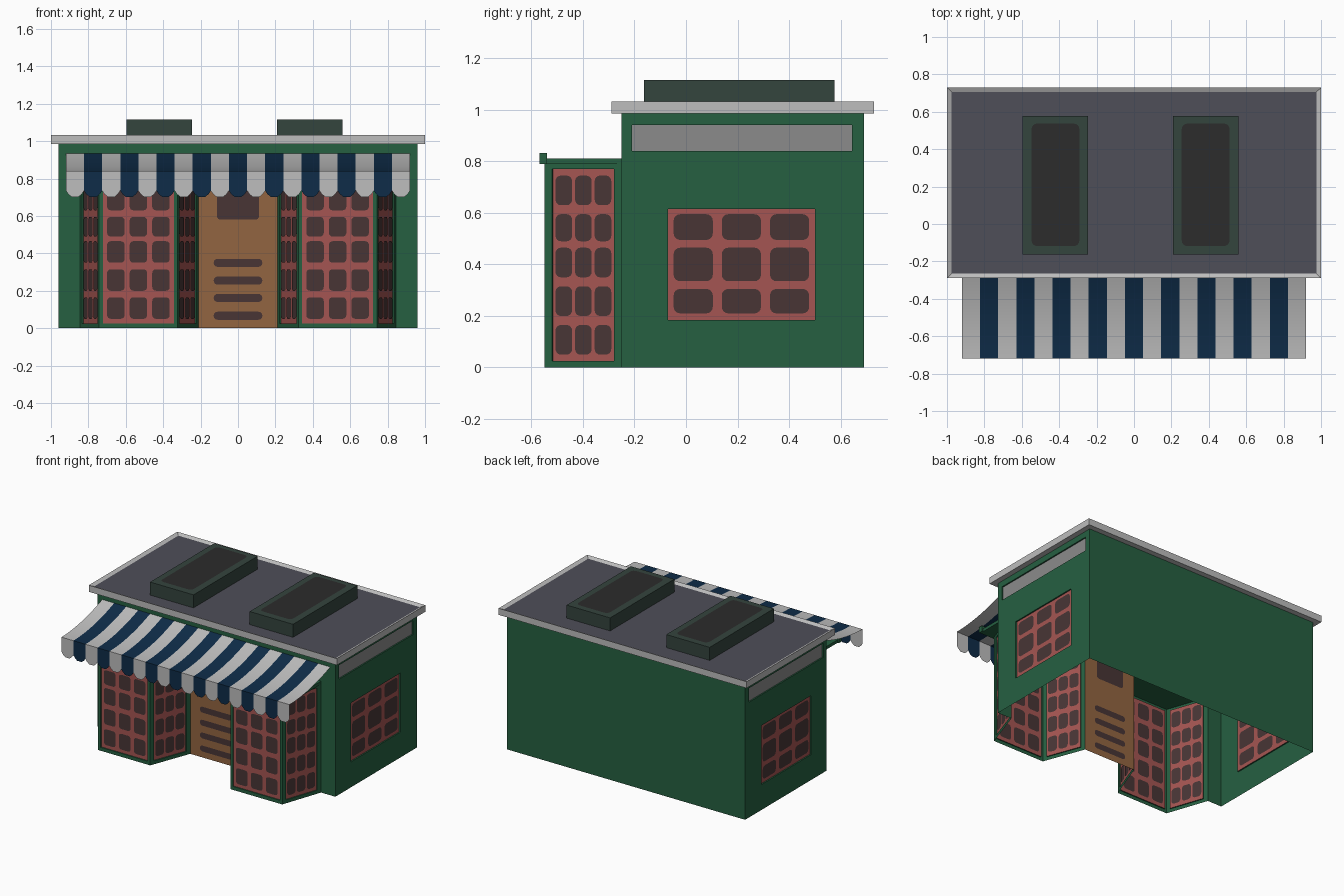
import bpy, bmesh, math
from mathutils import Vector

if "Cube" in bpy.data.objects:
    bpy.data.objects.remove(bpy.data.objects["Cube"])

def mat(name, r, g, b):
    m = bpy.data.materials.new(name)
    m.diffuse_color = (r, g, b, 1)
    m.use_nodes = True
    m.node_tree.nodes["Principled BSDF"].inputs["Base Color"].default_value = m.diffuse_color
    return m

MATS = [mat("green paint", .019, .117, .053), mat("red frame", .376, .091, .084),
        mat("dark pane", .065, .036, .036), mat("wood", .29, .13, .053),
        mat("off white", .51, .51, .51), mat("navy stripe", .0044, .025, .065),
        mat("roof slate", .077, .077, .098), mat("skylight frame", .034, .058, .048),
        mat("skylight glass", .025, .025, .025), mat("grey panel", .26, .26, .26)]
GREEN, RED, PANE, WOOD, WHITE, NAVY, SLATE, FRAME, GLASS, GREY = range(10)

def finish(name, bm, smooth=False):
    me = bpy.data.meshes.new(name)
    bm.to_mesh(me)
    bm.free()
    for m in MATS:
        me.materials.append(m)
    for p in me.polygons:
        p.use_smooth = smooth
    ob = bpy.data.objects.new(name, me)
    bpy.context.collection.objects.link(ob)
    return ob

def face(bm, pts, m):
    f = bm.faces.new([bm.verts.new(p) for p in pts])
    f.material_index = m
    return f

def rounded(u0, u1, v0, v1, r, n=4):
    pts = []
    for k, (cu, cv) in enumerate([(u1 - r, v1 - r), (u0 + r, v1 - r), (u0 + r, v0 + r), (u1 - r, v0 + r)]):
        for i in range(n + 1):
            a = math.pi / 2 * (k + i / n)
            pts.append((cu + r * math.cos(a), cv + r * math.sin(a)))
    return pts

def box(name, x0, x1, y0, y1, z0, z1, m):
    bm = bmesh.new()
    bmesh.ops.create_cube(bm, size=1)
    for v in bm.verts:
        v.co = ((x0 + x1) / 2 + v.co.x * (x1 - x0), (y0 + y1) / 2 + v.co.y * (y1 - y0),
                (z0 + z1) / 2 + v.co.z * (z1 - z0))
    for f in bm.faces:
        f.material_index = m
    return finish(name, bm)

def wall(name, p0, p1, z0, z1, openings=()):
    """Sheet wall from p0 to p1 (outside on the right hand) with recessed panels.
    opening = (u0, u1, v0, v1, depth, material, pane columns, pane rows, radius)"""
    bm = bmesh.new()
    d = Vector((p1[0] - p0[0], p1[1] - p0[1], 0))
    L = d.length
    d.normalize()
    out = Vector((d.y, -d.x, 0))
    P = lambda u, v, o=0: Vector((p0[0], p0[1], 0)) + d * u + out * o + Vector((0, 0, v))
    us = sorted({0, L, *[e for o in openings for e in o[:2]]})
    vs = sorted({z0, z1, *[e for o in openings for e in o[2:4]]})
    for a, b in zip(us, us[1:]):
        for c, e in zip(vs, vs[1:]):
            mu, mv = (a + b) / 2, (c + e) / 2
            if not any(o[0] < mu < o[1] and o[2] < mv < o[3] for o in openings):
                face(bm, [P(a, c), P(b, c), P(b, e), P(a, e)], GREEN)
    for u0, u1, v0, v1, dep, m, panes, r in openings:
        ring = [(u0, v0), (u1, v0), (u1, v1), (u0, v1)]
        face(bm, [P(u, v, -dep) for u, v in ring], m)
        if dep:
            for a, b in zip(ring, ring[1:] + ring[:1]):
                face(bm, [P(*a), P(*a, -dep), P(*b, -dep), P(*b)], GREEN)
        for q in panes:
            pts = rounded(*q, r)
            face(bm, [P(u, v, .003 - dep) for u, v in pts], PANE)
            face(bm, [P(u, v, -.003 - dep) for u, v in reversed(pts)], PANE)
    return finish(name, bm)

def grid(u0, u1, cols, margin, gap, rows):
    w = (u1 - u0 - 2 * margin - gap * (cols - 1)) / cols
    return [(u0 + margin + i * (w + gap), u0 + margin + i * (w + gap) + w, a, b)
            for i in range(cols) for a, b in rows]

# main walls
wall("back_wall", (.96, .69), (-.96, .69), 0, .99)
rows = [(.21, .305), (.335, .465), (.495, .595)]
def side(near_u):
    # near_u maps a y position to the distance along the wall
    a, b = sorted((near_u(-.07), near_u(.50)))
    c, e = sorted((near_u(-.21), near_u(.645)))
    return [(a, b, .185, .615, .01, RED, grid(a, b, 3, .022, .035, rows), .025),
            (c, e, .84, .942, .01, GREY, [], 0)]
wall("right_wall", (.96, -.25), (.96, .69), 0, .99, side(lambda y: y + .25))
wall("left_wall", (-.96, .69), (-.96, -.25), 0, .99, side(lambda y: .69 - y))
wall("front_upper_wall", (-.96, -.25), (.96, -.25), .79, .99)
wall("front_left_pier", (-.96, -.25), (-.845, -.25), 0, .79)
wall("front_right_pier", (.845, -.25), (.96, -.25), 0, .79)

# bay windows
bay_rows = [(.05, .165), (.20, .315), (.35, .465), (.49, .595), (.63, .745)]
def bay_side(name, p0, p1):
    L = math.dist(p0, p1)
    wall(name, p0, p1, 0, .79, [(.032, L - .032, .025, .77, .008, RED,
         grid(.032, L - .032, 3, .012, .012, bay_rows), .022)])
for s, label in ((-1, "left"), (1, "right")):
    plan = sorted([(s * .845, -.25), (s * .742, -.55), (s * .323, -.55), (s * .21, -.25)])
    bay_side(label + "_bay_side_a", plan[0], plan[1])
    bay_side(label + "_bay_side_b", plan[2], plan[3])
    wall(label + "_bay_front", plan[1], plan[2], 0, .79, [(.02, .399, .025, .77, .008, RED,
         grid(.02, .399, 3, .022, .027, bay_rows), .02)])

# door with window and slots
slots = [(.08, .34, z, z + .043) for z in (.045, .14, .233, .328)]
wall("door", (-.21, -.25), (.21, -.25), 0, .79,
     [(0, .42, 0, .79, 0, WOOD, slots + [(.097, .323, .58, .745)], .0205)])

# porch cap and its front rail
box("porch_cap", -.845, .845, -.55, -.25, .79, .812, GREEN)
box("porch_rail", -.855, .855, -.568, -.54, .79, .832, GREEN)

# roof slab with sunken slate
roof = box("roof", -1, 1, -.29, .73, .985, 1.033, WHITE)
bm = bmesh.new()
bm.from_mesh(roof.data)
top = max(bm.faces, key=lambda f: f.calc_center_median().z)
bmesh.ops.inset_region(bm, faces=[top], thickness=.036)
bmesh.ops.translate(bm, verts=top.verts[:], vec=(0, 0, -.012))
top.material_index = SLATE
bm.to_mesh(roof.data)
bm.free()

# skylights
for cx, label in ((-.42, "left"), (.383, "right")):
    box(label + "_skylight", cx - .175, cx + .175, -.163, .577, 1.01, 1.116, FRAME)
    bm = bmesh.new()
    face(bm, [(x, y, 1.119) for x, y in rounded(cx - .128, cx + .128, -.118, .537, .03)], GLASS)
    finish(label + "_skylight_glass", bm)

# sagging striped awning with scalloped valance
N, STEPS = 19, 10
w = 1.84 / N
prof = [(-.25 - .47 * i / STEPS, .84 + .095 * (1 - i / STEPS) ** 1.9) for i in range(STEPS + 1)]
cloth, valance = bmesh.new(), bmesh.new()
for k in range(N):
    x0, x1 = -.92 + k * w, -.92 + (k + 1) * w
    m = NAVY if k % 2 else WHITE
    for (ya, za), (yb, zb) in zip(prof, prof[1:]):
        face(cloth, [(x0, ya, za), (x0, yb, zb), (x1, yb, zb), (x1, ya, za)], m)
    face(valance, [(x, -.72, z) for x, z in ((x0, .84), (x0, .735), (x0 + .012, .717), (x0 + .03, .702),
         (x1 - .03, .702), (x1 - .012, .717), (x1, .735), (x1, .84))], m)
bmesh.ops.remove_doubles(cloth, verts=cloth.verts[:], dist=.0005)
finish("awning", cloth, True)
finish("awning_valance", valance)
